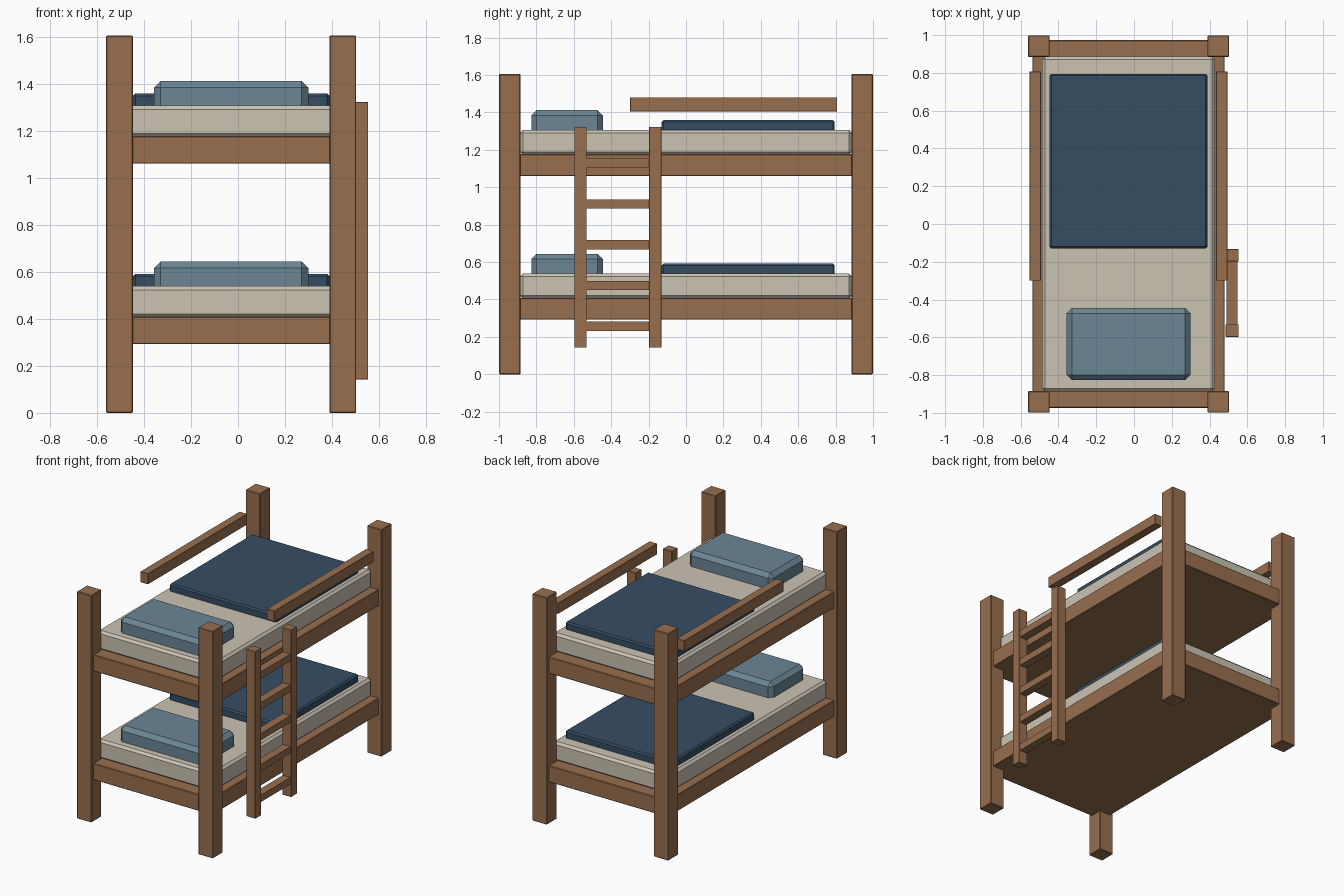
import bpy

if "Cube" in bpy.data.objects:
    bpy.data.objects.remove(bpy.data.objects["Cube"])

CX = -0.029  # centre line of the bed, the ladder sits outside it on the right


def material(name, rgb):
    m = bpy.data.materials.new(name)
    lin = [((c / 255 + 0.055) / 1.055) ** 2.4 for c in rgb]
    m.diffuse_color = (*lin, 1)
    m.use_nodes = True
    m.node_tree.nodes["Principled BSDF"].inputs["Base Color"].default_value = m.diffuse_color
    return m


wood = material("brown wood", (153, 111, 79))
cream = material("cream fabric", (203, 195, 180))
pale_blue = material("pale blue fabric", (107, 134, 149))
navy = material("navy fabric", (53, 77, 99))


def box(name, x, y, z, mat, bevel=0.0):
    """Box from (min, max) ranges with an optional flat chamfer."""
    lo, hi = zip(x, y, z)
    bpy.ops.mesh.primitive_cube_add(size=1, location=[(a + b) / 2 for a, b in zip(lo, hi)])
    ob = bpy.context.object
    ob.name = name
    ob.scale = [b - a for a, b in zip(lo, hi)]
    bpy.ops.object.transform_apply(location=False, rotation=False, scale=True)
    ob.data.materials.append(mat)
    if bevel:
        mod = ob.modifiers.new("chamfer", "BEVEL")
        mod.width = bevel
        mod.segments = 1
    return ob


# Corner posts
for sx, side in ((-1, "left"), (1, "right")):
    for sy, end in ((-1, "front"), (1, "back")):
        px, py = CX + sx * 0.475, sy * 0.942
        box(f"{end}_{side}_post", (px - 0.057, px + 0.057), (py - 0.057, py + 0.057),
            (0, 1.605), wood, 0.004)

# Two bunks: frame, mattress, pillow, blanket
for z, level in ((0.292, "lower"), (1.06, "upper")):
    box(f"{level}_frame", (CX - 0.509, CX + 0.509), (-0.973, 0.973), (z, z + 0.117), wood, 0.004)
    box(f"{level}_mattress", (CX - 0.457, CX + 0.457), (-0.887, 0.887), (z + 0.112, z + 0.247),
        cream, 0.016)
    box(f"{level}_pillow", (CX - 0.328, CX + 0.328), (-0.827, -0.445), (z + 0.2, z + 0.352),
        pale_blue, 0.028)
    box(f"{level}_blanket", (CX - 0.418, CX + 0.418), (-0.13, 0.795), (z + 0.22, z + 0.299),
        navy, 0.01)

# Guard rails on the upper bunk
for sx, side in ((-1, "left"), (1, "right")):
    gx = CX + sx * 0.494
    box(f"{side}_guard_rail", (gx - 0.03, gx + 0.03), (-0.3, 0.808), (1.405, 1.481), wood, 0.002)

# Ladder uprights and rungs
for y, end in ((-0.564, "front"), (-0.165, "back")):
    box(f"ladder_{end}_upright", (0.484, 0.554), (y - 0.033, y + 0.033), (0.142, 1.323), wood, 0.002)
for i in range(5):
    z = 0.232 + i * 0.218
    box(f"ladder_rung_{i + 1}", (0.49, 0.548), (-0.54, -0.19), (z, z + 0.049), wood)
